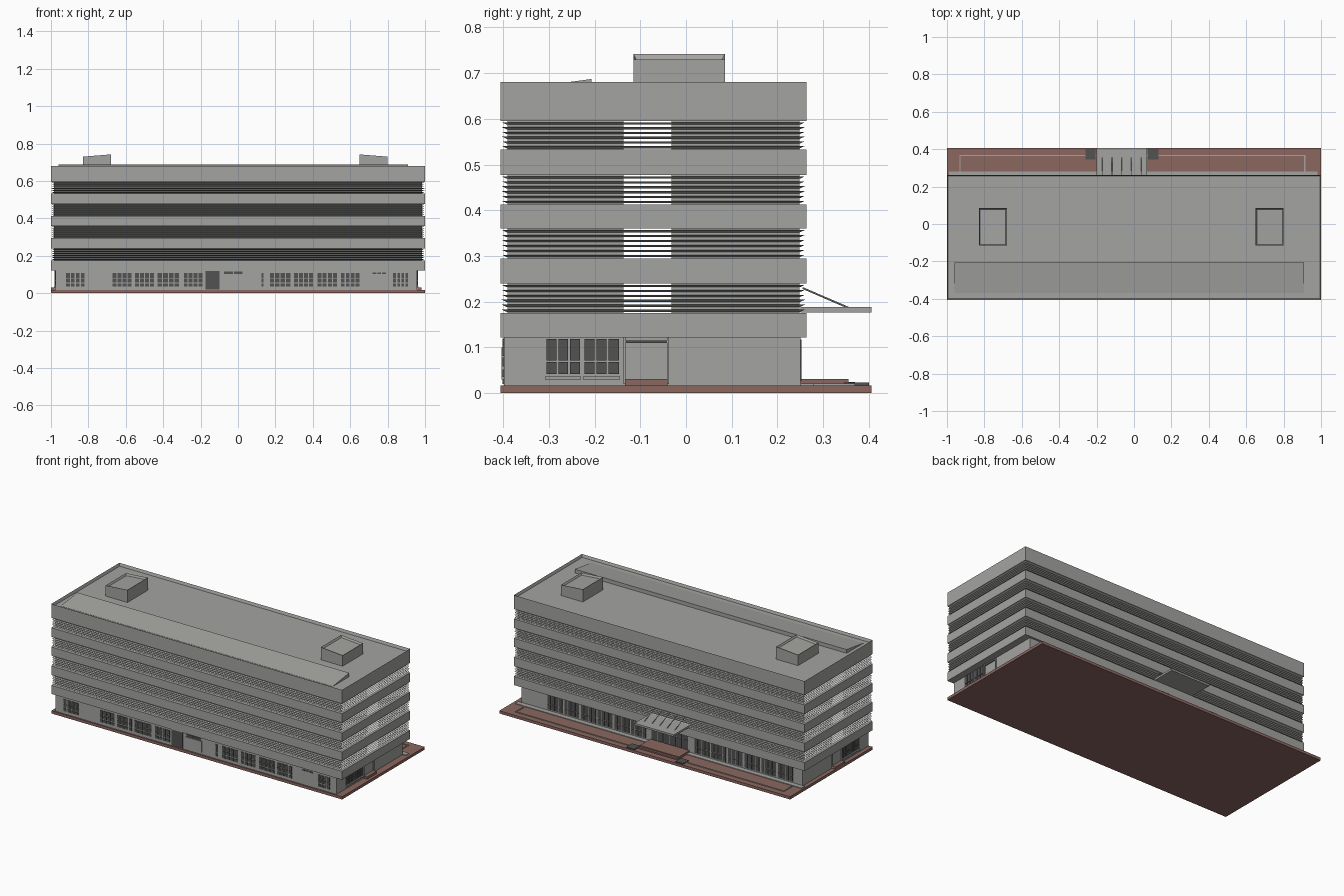
import bpy
import bmesh
from mathutils import Matrix, Vector

cube = bpy.data.objects.get("Cube")
if cube:
    bpy.data.objects.remove(cube)


def material(name, r, g, b):
    m = bpy.data.materials.new(name)
    m.diffuse_color = (r, g, b, 1)
    m.use_nodes = True
    m.node_tree.nodes["Principled BSDF"].inputs["Base Color"].default_value = (r, g, b, 1)
    return m


CONCRETE = material("concrete grey", 0.37, 0.37, 0.355)
PALE = material("pale louvre", 0.78, 0.78, 0.77)
BROWN = material("brown paving", 0.26, 0.135, 0.115)
GLASS = material("dark glass", 0.085, 0.085, 0.085)


def finish(name, bm, *mats):
    bmesh.ops.recalc_face_normals(bm, faces=bm.faces)
    mesh = bpy.data.meshes.new(name)
    bm.to_mesh(mesh)
    bm.free()
    for m in mats:
        mesh.materials.append(m)
    obj = bpy.data.objects.new(name, mesh)
    bpy.context.collection.objects.link(obj)
    return obj


def add_box(bm, x0, x1, y0, y1, z0, z1):
    centre = Vector((x0 + x1, y0 + y1, z0 + z1)) / 2
    size = Matrix.Diagonal((x1 - x0, y1 - y0, z1 - z0, 1))
    return bmesh.ops.create_cube(bm, size=1, matrix=Matrix.Translation(centre) @ size)["verts"]


def boxes(name, mat, *items):
    bm = bmesh.new()
    for item in items:
        add_box(bm, *item)
    return finish(name, bm, mat)


def sink_top(bm, rim, depth):
    # recess the upper face, leaving a raised rim
    bm.normal_update()
    top = max(bm.faces, key=lambda f: f.normal.z)
    bmesh.ops.inset_region(bm, faces=[top], thickness=rim)
    bmesh.ops.translate(bm, verts=top.verts, vec=(0, 0, -depth))


# Main dimensions
FRONT, BACK = -0.406, 0.263
BANDS = [(0.122, 0.175), (0.24, 0.295), (0.36, 0.413), (0.477, 0.533), (0.595, 0.681)]
WALL_L, WALL_R, WALL_F, WALL_B = -0.975, 0.957, -0.398, 0.25
GROUND = 0.017
ROOF = 0.664

# Paved base and ground floor
boxes("paved_base", BROWN, (-1, 1, -0.406, 0.406, 0, GROUND))
boxes("ground_floor", CONCRETE, (WALL_L, WALL_R, WALL_F, WALL_B, GROUND, 0.13))

# Solid floor bands, and the top one with its parapet
boxes("floor_bands", CONCRETE, *[(-1, 1, FRONT, BACK, a, b) for a, b in BANDS[:-1]])
bm = bmesh.new()
add_box(bm, -1, 1, FRONT, BACK, *BANDS[-1])
sink_top(bm, 0.009, BANDS[-1][1] - ROOF)
finish("roof_and_parapet", bm, CONCRETE)

# Recessed walls behind the louvres, split by a through corridor
gaps = [(BANDS[i][1], BANDS[i + 1][0]) for i in range(4)]
boxes("recessed_walls", CONCRETE,
      *[(-0.985, 0.985, y0, y1, a, b) for a, b in gaps
        for y0, y1 in ((-0.39, -0.137), (-0.032, 0.248))])

# Louvre blades: flat pale tops with undersides sloping inwards
bm = bmesh.new()
COUNT = 6
for a, b in gaps:
    pitch = (b - a) / COUNT
    for i in range(COUNT):
        z = a + pitch * (i + 0.25)
        verts = add_box(bm, -0.997, 0.997, FRONT + 0.003, BACK - 0.003, z, z + 0.005)
        for v in verts:
            if v.co.z < z + 0.002:
                v.co.x -= 0.011 if v.co.x > 0 else -0.011
                v.co.y -= 0.011 if v.co.y > 0 else -0.011
bmesh.ops.recalc_face_normals(bm, faces=bm.faces)
for f in bm.faces:
    f.material_index = 1 if f.normal.z > 0.9 else 0
finish("louvres", bm, CONCRETE, PALE)

# Long sloping skylight on the roof
bm = bmesh.new()
for v in add_box(bm, -0.96, 0.91, -0.37, -0.207, ROOF - 0.002, 0.687):
    if v.co.z > ROOF and v.co.y < -0.3:
        v.co.z = ROOF + 0.001
finish("roof_skylight", bm, CONCRETE)

# Two rooftop housings whose tops tilt towards the middle
for name, x0, x1, high_right in (("right_roof_housing", -0.83, -0.68, True),
                                 ("left_roof_housing", 0.65, 0.80, False)):
    bm = bmesh.new()
    for v in add_box(bm, x0, x1, -0.115, 0.085, ROOF, 0.742):
        if v.co.z > 0.7 and (v.co.x > (x0 + x1) / 2) != high_right:
            v.co.z -= 0.012
    sink_top(bm, 0.009, 0.012)
    finish(name, bm, CONCRETE)


# Window panes as thin plates in a grid
def panes(u0, u1, rows, cols, gap=0.006):
    step = (u1 - u0 + gap) / cols
    return [(u0 + i * step, u0 + (i + 1) * step - gap, z0, z1)
            for z0, z1 in rows for i in range(cols)]


ROWS = ((0.035, 0.052), (0.058, 0.078), (0.081, 0.108))
front = []
for x, w in ((-0.92, 0.1), (-0.67, 0.1), (-0.55, 0.1), (-0.43, 0.115), (-0.29, 0.1),
             (0.17, 0.11), (0.30, 0.1), (0.425, 0.105), (0.55, 0.1), (0.83, 0.08)):
    front += panes(x, x + w, ROWS, 4)
front += panes(0.125, 0.137, ROWS, 1)
front += panes(0.72, 0.79, ((0.104, 0.112),), 3)
front += panes(-0.075, 0.025, ((0.102, 0.117),), 2)
front.append((-0.175, -0.10, 0.02, 0.12))
boxes("front_windows", GLASS,
      *[(a, b, WALL_F - 0.003, WALL_F + 0.003, c, d) for a, b, c, d in front])

back = []
for start in (-0.91, 0.10):
    for i in range(6):
        x = start + i * 0.115
        back += panes(x, x + 0.1, ((0.028, 0.06), (0.064, 0.117)), 4, 0.005)
back += panes(-0.19, 0.06, ((0.032, 0.092), (0.096, 0.117)), 6)
boxes("back_windows", GLASS,
      *[(a, b, WALL_B - 0.003, WALL_B + 0.003, c, d) for a, b, c, d in back])

# Front door surround
boxes("front_door", CONCRETE, (-0.08, 0.03, WALL_F - 0.005, WALL_F, 0.03, 0.1))

# End walls: framed windows, doorway, lintel and step
side = (panes(-0.305, -0.232, ((0.042, 0.068), (0.071, 0.119)), 3, 0.004)
        + panes(-0.222, -0.147, ((0.042, 0.068), (0.071, 0.119)), 3, 0.004)
        + [(-0.132, -0.042, 0.11, 0.115)])
for name, wall, out in (("left", WALL_R, 1), ("right", WALL_L, -1)):
    def plate(items, depth):
        return [(min(wall, wall + out * depth), max(wall, wall + out * depth), *i) for i in items]
    boxes(name + "_end_windows", GLASS, *plate(side, 0.004))
    boxes(name + "_end_sills", CONCRETE,
          *plate([(-0.308, -0.23, 0.03, 0.037), (-0.225, -0.144, 0.03, 0.037)], 0.008))
    boxes(name + "_end_door_frame", CONCRETE,
          *plate([(-0.137, -0.132, 0.02, 0.122), (-0.042, -0.037, 0.02, 0.122)], 0.006))
    boxes(name + "_end_step", BROWN, *plate([(-0.133, -0.04, GROUND, 0.031)], 0.025))

# Rear entrance: canopy, stays, steps and mats
boxes("entrance_canopy", CONCRETE, (-0.2, 0.07, 0.25, 0.406, 0.176, 0.188))
bm = bmesh.new()
p, q = Vector((0, 0.255, 0.23)), Vector((0, 0.355, 0.187))
turn = (q - p).to_track_quat("Z", "Y").to_matrix().to_4x4()
for x in (-0.17, -0.118, -0.066, -0.014, 0.038):
    place = Matrix.Translation((p + q) / 2 + Vector((x, 0, 0)))
    bmesh.ops.create_cone(bm, cap_ends=True, segments=6, radius1=0.002, radius2=0.002,
                          depth=(q - p).length, matrix=place @ turn)
finish("canopy_stays", bm, CONCRETE)
boxes("entrance_steps", BROWN, (-0.2, 0.07, 0.25, 0.355, GROUND, 0.031),
      (-0.2, 0.07, 0.25, 0.37, GROUND, 0.025))
boxes("entrance_mats", GLASS, (-0.26, -0.207, 0.345, 0.4, GROUND, 0.023),
      (0.075, 0.13, 0.345, 0.4, GROUND, 0.023))

# Thin kerbs around the rear terrace
boxes("terrace_kerbs", CONCRETE,
      (-0.93, -0.2, 0.364, 0.37, GROUND, 0.021), (0.07, 0.915, 0.364, 0.37, GROUND, 0.021),
      (-0.933, -0.927, 0.25, 0.37, GROUND, 0.021), (0.91, 0.916, 0.25, 0.37, GROUND, 0.021),
      (-0.99, -0.2, 0.25, 0.28, GROUND, 0.021), (0.07, 0.98, 0.25, 0.28, GROUND, 0.021))
